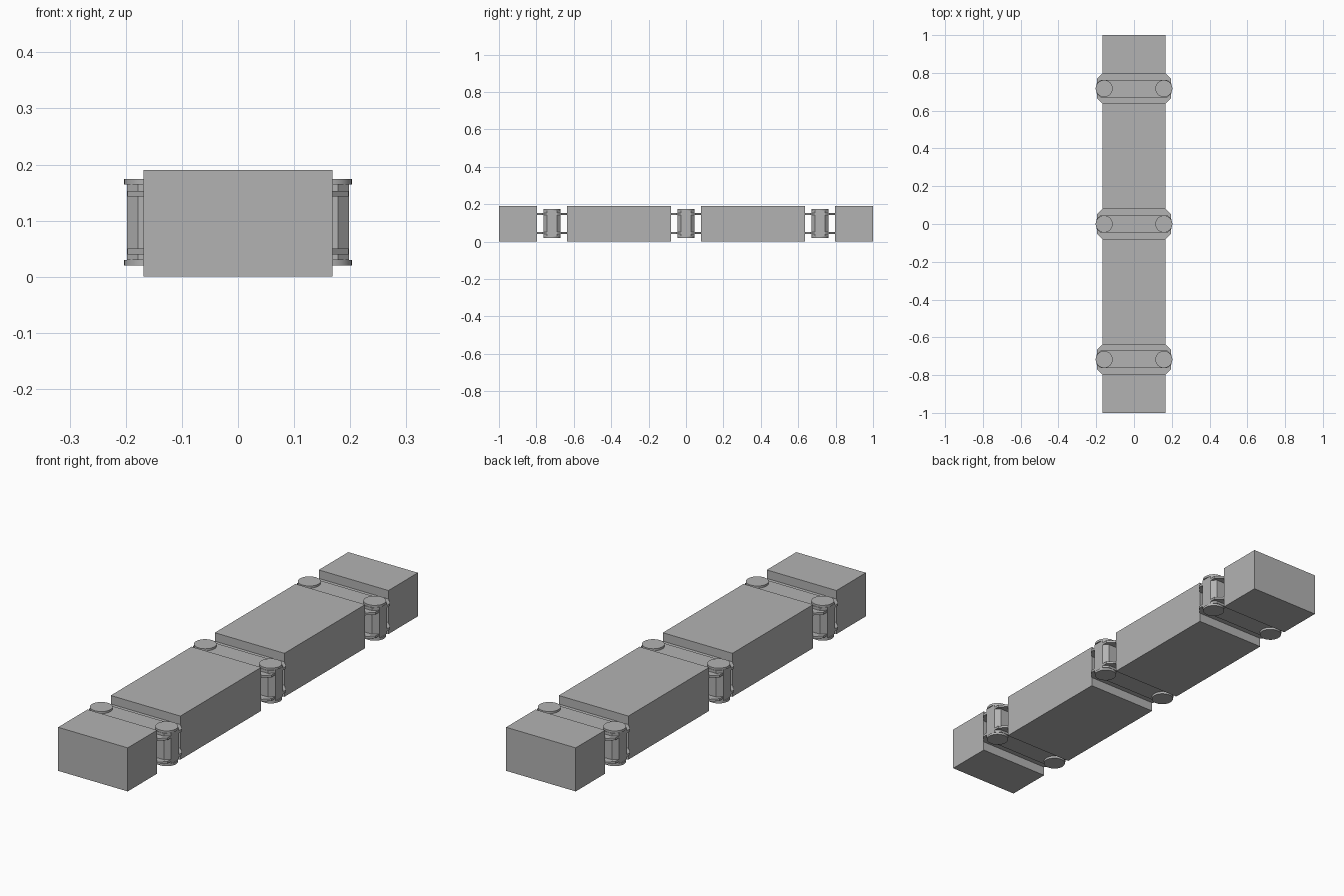
import bpy
import bmesh
from math import pi

if "Cube" in bpy.data.objects:
    bpy.data.objects.remove(bpy.data.objects["Cube"], do_unlink=True)

grey = bpy.data.materials.new("plain grey")
grey.use_nodes = True
grey.diffuse_color = (0.45, 0.45, 0.45, 1)
grey.node_tree.nodes["Principled BSDF"].inputs["Base Color"].default_value = (0.45, 0.45, 0.45, 1)


def prism(name, outline, z0, z1, y=0):
    """Extrude a plan outline between two heights."""
    bm = bmesh.new()
    face = bm.faces.new([bm.verts.new((px, py + y, z0)) for px, py in outline])
    ext = bmesh.ops.extrude_face_region(bm, geom=[face])
    for v in ext["geom"]:
        if isinstance(v, bmesh.types.BMVert):
            v.co.z = z1
    bmesh.ops.recalc_face_normals(bm, faces=bm.faces)
    mesh = bpy.data.meshes.new(name)
    bm.to_mesh(mesh)
    bm.free()
    mesh.materials.append(grey)
    ob = bpy.data.objects.new(name, mesh)
    bpy.context.collection.objects.link(ob)
    return ob


def rect(x, y):
    return [(-x, -y), (x, -y), (x, y), (-x, y)]


def bevelled(x, y, cx, cy):
    """Rectangle with its four corners cut off."""
    return [(-x + cx, -y), (x - cx, -y), (x, -y + cy), (x, y - cy),
            (x - cx, y), (-x + cx, y), (-x, y - cy), (-x, -y + cy)]


def disc(name, x, y, z0, z1, r):
    bpy.ops.mesh.primitive_cylinder_add(vertices=32, radius=r, depth=z1 - z0,
                                        location=(x, y, (z0 + z1) / 2))
    ob = bpy.context.object
    ob.name = name
    ob.data.materials.append(grey)
    bpy.ops.object.shade_smooth_by_angle(angle=pi / 6)


# Rectangular body segments
HALF, TOP = 0.168, 0.19
for name, y0, y1 in (("front_block", -1, -0.797), ("front_body", -0.637, -0.08),
                     ("rear_body", 0.08, 0.637), ("rear_block", 0.797, 1)):
    prism(name, rect(HALF, (y1 - y0) / 2), 0, TOP, (y0 + y1) / 2)

# Hinge joints between the segments
for name, y in (("front", -0.717), ("middle", 0), ("rear", 0.717)):
    prism(name + "_hinge_core", bevelled(0.198, 0.046, 0.02, 0.02), 0.03, 0.165, y)
    for level, z0, z1 in (("lower", 0.04, 0.05), ("upper", 0.143, 0.153)):
        prism(f"{name}_{level}_link_plate", bevelled(0.197, 0.081, 0.03, 0.03), z0, z1, y)
    for side, x in (("left", 0.158), ("right", -0.158)):
        disc(f"{name}_{side}_lower_cap", x, y, 0.02, 0.03, 0.045)
        disc(f"{name}_{side}_upper_cap", x, y, 0.164, 0.174, 0.045)
